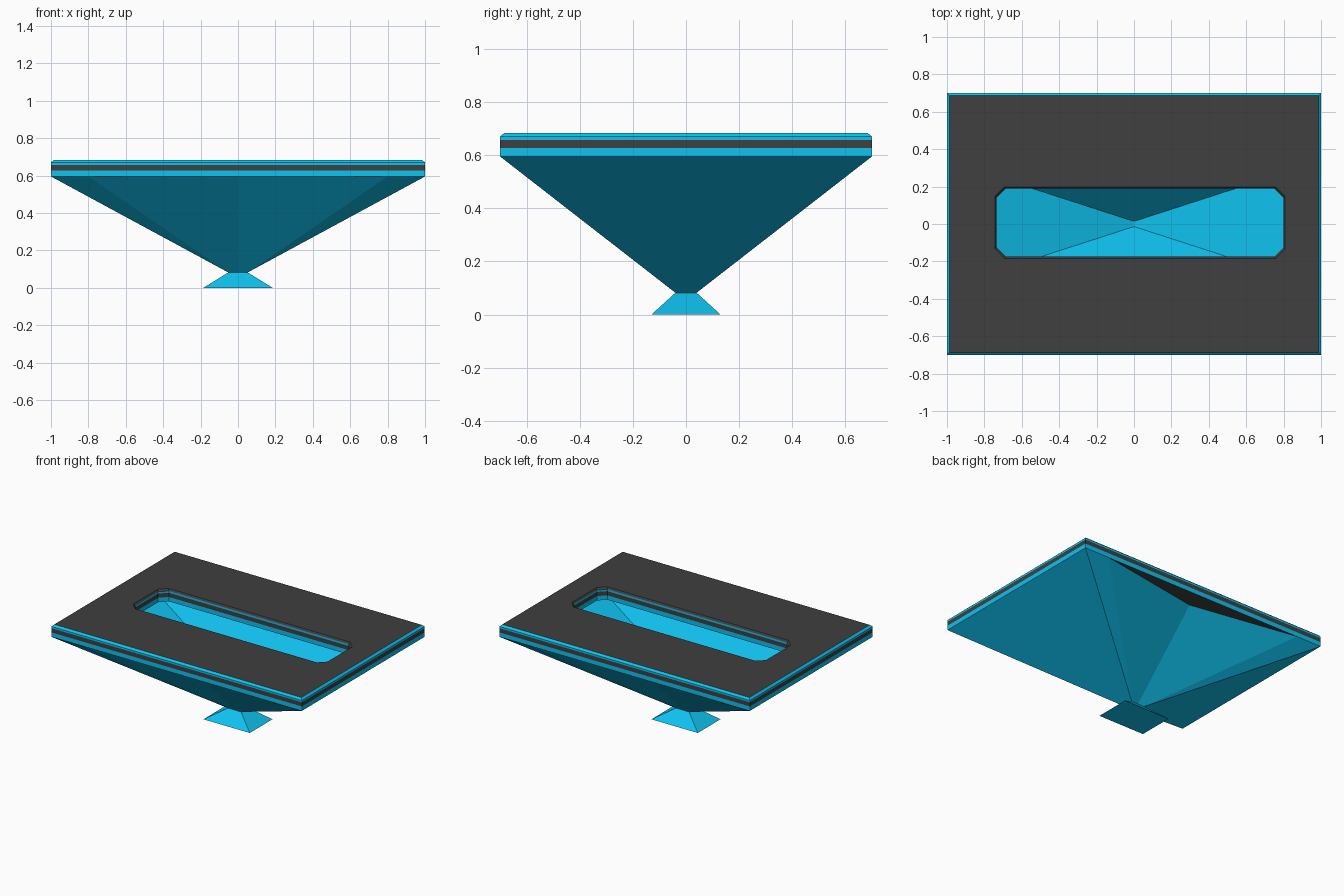
import bpy, bmesh

if "Cube" in bpy.data.objects:
    bpy.data.objects.remove(bpy.data.objects["Cube"])


def material(name, rgb):
    m = bpy.data.materials.new(name)
    m.diffuse_color = (*rgb, 1)
    m.use_nodes = True
    m.node_tree.nodes["Principled BSDF"].inputs["Base Color"].default_value = m.diffuse_color
    return m


blue = material("cyan", (0.005, 0.54, 0.87))
dark = material("dark_grey", (0.05, 0.05, 0.05))


def finish(name, bm, mats):
    me = bpy.data.meshes.new(name)
    bm.to_mesh(me)
    bm.free()
    for m in mats:
        me.materials.append(m)
    ob = bpy.data.objects.new(name, me)
    bpy.context.collection.objects.link(ob)
    return ob


def ring(bm, pts, z):
    return [bm.verts.new((x, y, z)) for x, y in pts]


def bridge(bm, a, b, mat=0):
    n = len(a)
    for i in range(n):
        f = bm.faces.new((a[i], a[(i + 1) % n], b[(i + 1) % n], b[i]))
        f.material_index = mat


def rect(w, d):
    return [(-w, -d), (w, -d), (w, d), (-w, d)]


def octagon(grow):
    # chamfered outline of the opening
    x0, x1, y0, y1 = -0.735 - grow, 0.80 + grow, -0.175 - grow, 0.19 + grow
    c = 0.05
    return [(x0 + c, y0), (x1 - c, y0), (x1, y0 + c), (x1, y1 - c),
            (x1 - c, y1), (x0 + c, y1), (x0, y1 - c), (x0, y0 + c)]


# Foot: low frustum
bm = bmesh.new()
lo, hi = ring(bm, rect(0.185, 0.13), 0), ring(bm, rect(0.052, 0.04), 0.082)
bridge(bm, lo, hi)
bm.faces.new(lo[::-1])
bm.faces.new(hi)
finish("foot", bm, [blue])

# Outer funnel: flat ends, folded front and back panels
bm = bmesh.new()
T, B = 0.595, 0.082
corner = {}
for s in (-1, 1):
    mid_top = bm.verts.new((0, s * 0.564, T))
    mid_low = bm.verts.new((0, s * 0.04, B))
    for k in (-1, 1):
        top = bm.verts.new((k, s * 0.70, T))
        inner = bm.verts.new((k * 0.8, s * 0.70, T))
        low = bm.verts.new((k * 0.052, s * 0.04, B))
        corner[k, s] = (top, low)
        tri, quad = (top, inner, low), (inner, mid_top, mid_low, low)
        if k * s < 0:
            tri, quad = tri[::-1], quad[::-1]
        bm.faces.new(tri)
        bm.faces.new(quad)
for k in (-1, 1):
    (ta, la), (tb, lb) = corner[k, -k], corner[k, k]
    bm.faces.new((la, lb, tb, ta))
finish("funnel_outside", bm, [blue])

# Inner basin seen through the opening
bm = bmesh.new()
low, top = ring(bm, rect(0.004, 0.015), 0.25), ring(bm, rect(0.9, 0.305), T)
bridge(bm, top, low)
bm.faces.new(low)
finish("funnel_inside", bm, [blue])

# Banded top slab with chamfered rims and a long opening
bm = bmesh.new()
levels = [(0.595, 0, 0), (0.627, 0, 1), (0.657, 0, 0), (0.670, 0, 0), (0.683, 0.014, 0)]
outer = [ring(bm, rect(1 - i, 0.7 - i), z) for z, i, m in levels]
hole = [ring(bm, octagon(i * 0.6), z) for z, i, m in levels]
for n in range(4):
    bridge(bm, outer[n], outer[n + 1], levels[n][2])
    bridge(bm, hole[n + 1], hole[n], 1 if n == 3 else levels[n][2])
for n, up in ((0, -1), (4, 1)):
    edges = [bm.edges.get((r[i], r[(i + 1) % len(r)]))
             for r in (outer[n], hole[n]) for i in range(len(r))]
    res = bmesh.ops.triangle_fill(bm, edges=edges, use_beauty=True, normal=(0, 0, up))
    for f in res["geom"]:
        if isinstance(f, bmesh.types.BMFace):
            f.material_index = 1
            f.normal_update()
            if f.normal.z * up < 0:
                f.normal_flip()
finish("top_slab", bm, [blue, dark])
